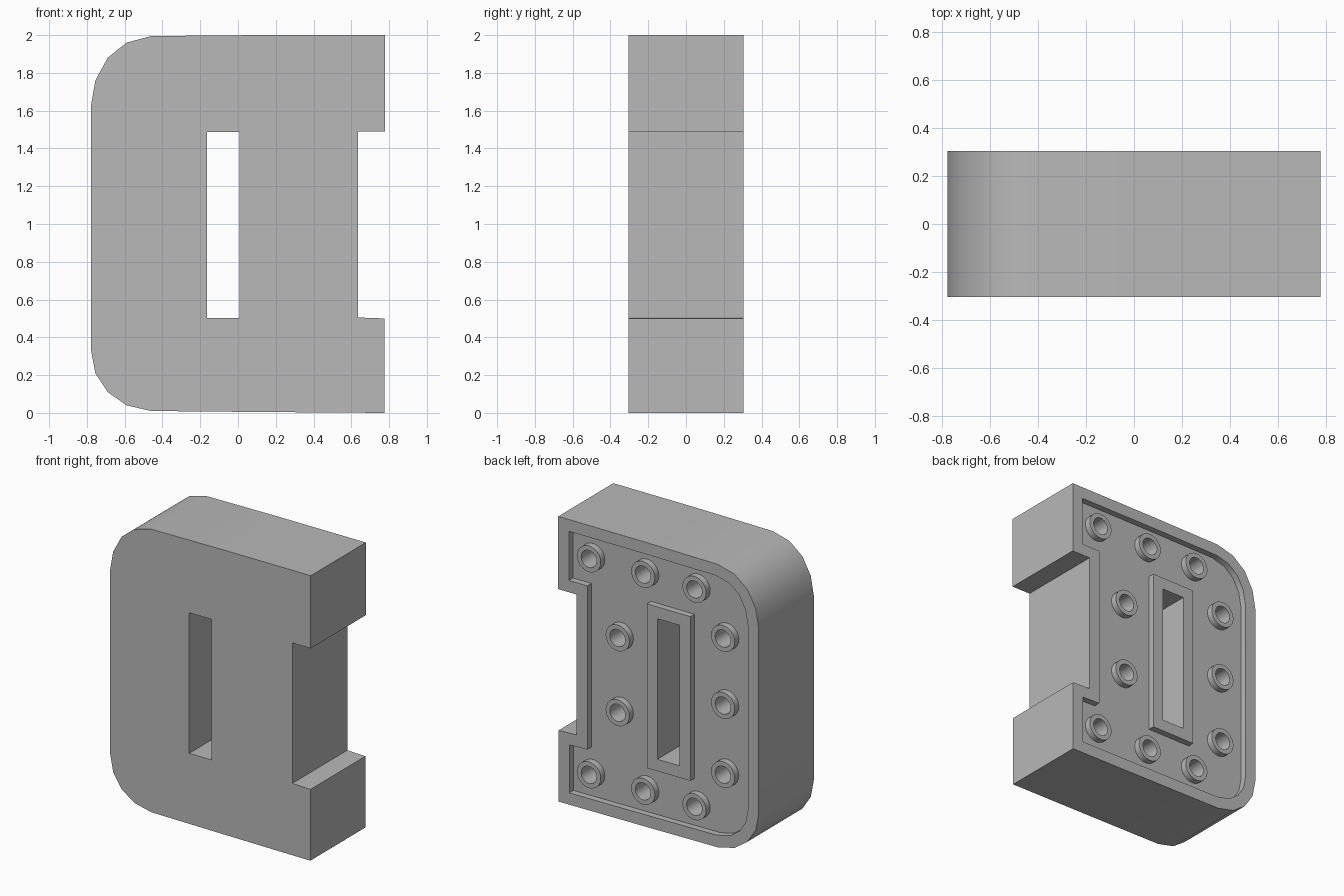
import bpy, bmesh, math
from mathutils import Vector

cube = bpy.data.objects.get("Cube")
if cube:
    bpy.data.objects.remove(cube, do_unlink=True)

BACK, FRONT = 0.305, -0.305
RIM, RECESS, HOLE_DEPTH = 0.083, 0.045, 0.25

grey = bpy.data.materials.new("plain grey")
grey.use_nodes = True
colour = (0.48, 0.48, 0.48, 1)
grey.diffuse_color = colour
grey.node_tree.nodes["Principled BSDF"].inputs["Base Color"].default_value = colour


def prism(name, outline, y0, y1):
    """Extrude an (x, z) outline from y0 to y1."""
    bm = bmesh.new()
    face = bm.faces.new([bm.verts.new((x, y0, z)) for x, z in outline])
    grown = bmesh.ops.extrude_face_region(bm, geom=[face])
    verts = [g for g in grown["geom"] if isinstance(g, bmesh.types.BMVert)]
    bmesh.ops.translate(bm, verts=verts, vec=(0, y1 - y0, 0))
    bmesh.ops.recalc_face_normals(bm, faces=bm.faces)
    mesh = bpy.data.meshes.new(name)
    bm.to_mesh(mesh)
    bm.free()
    obj = bpy.data.objects.new(name, mesh)
    bpy.context.collection.objects.link(obj)
    mesh.materials.append(grey)
    return obj


def circle(x, z, r, n=24):
    return [(x + r * math.cos(math.tau * i / n), z + r * math.sin(math.tau * i / n))
            for i in range(n)]


def box(x0, x1, z0, z1):
    return [(x0, z0), (x1, z0), (x1, z1), (x0, z1)]


def inset(outline, d):
    """Move every side of a counter-clockwise outline inward by d."""
    pts = [Vector(p) for p in outline]
    result = []
    for i, p in enumerate(pts):
        a = (p - pts[i - 1]).normalized()
        b = (pts[(i + 1) % len(pts)] - p).normalized()
        na, nb = Vector((-a.y, a.x)), Vector((-b.y, b.x))
        result.append(p + (na + nb) * d / (1 + na.dot(nb)))
    return result


def cut(target, cutter):
    mod = target.modifiers.new("cut", "BOOLEAN")
    mod.operation, mod.solver, mod.object = "DIFFERENCE", "EXACT", cutter
    bpy.context.view_layer.objects.active = target
    bpy.ops.object.modifier_apply(modifier=mod.name)
    bpy.data.objects.remove(cutter, do_unlink=True)


# Letter-shaped block: rounded on one side, notched on the other
outline = [(0.775, 0), (0.775, 0.5), (0.635, 0.505), (0.635, 1.49), (0.778, 1.49),
           (0.778, 2), (0.1, 2), (-0.46, 1.995), (-0.59, 1.96), (-0.69, 1.88),
           (-0.755, 1.76), (-0.778, 1.63), (-0.778, 0.33), (-0.755, 0.21),
           (-0.69, 0.11), (-0.59, 0.04), (-0.46, 0.01), (0.08, 0.005)]
body = prism("block_body", outline, FRONT, BACK)

# Peg sockets on the back, mirrored top to bottom
sockets = [(-0.5, 1.015)]
for x, z in [(0.54, 1.765), (0.12, 1.768), (-0.278, 1.77), (0.318, 1.27), (-0.5, 1.485)]:
    sockets += [(x, z), (x, 2.015 - z)]

# Back recess, leaving the outer rim, slot collar and socket rings standing
recess = prism("recess_cutter", inset(outline, RIM), BACK - RECESS, BACK + 0.1)
slot = (-0.165, 0.008, 0.502, 1.488)
collar = [v + RIM * s for v, s in zip(slot, (-1, 1, -1, 1))]
cut(recess, prism("collar", box(*collar), 0, 1))
for x, z in sockets:
    cut(recess, prism("ring", circle(x, z, 0.092), 0, 1))
cut(body, recess)

# Through slot and socket holes
cut(body, prism("slot", box(*slot), -1, 1))
for x, z in sockets:
    cut(body, prism("hole", circle(x, z, 0.06), BACK - HOLE_DEPTH, 1))

bpy.ops.object.select_all(action="DESELECT")
body.select_set(True)
bpy.context.view_layer.objects.active = body
bpy.ops.object.shade_smooth_by_angle(angle=math.radians(30))
